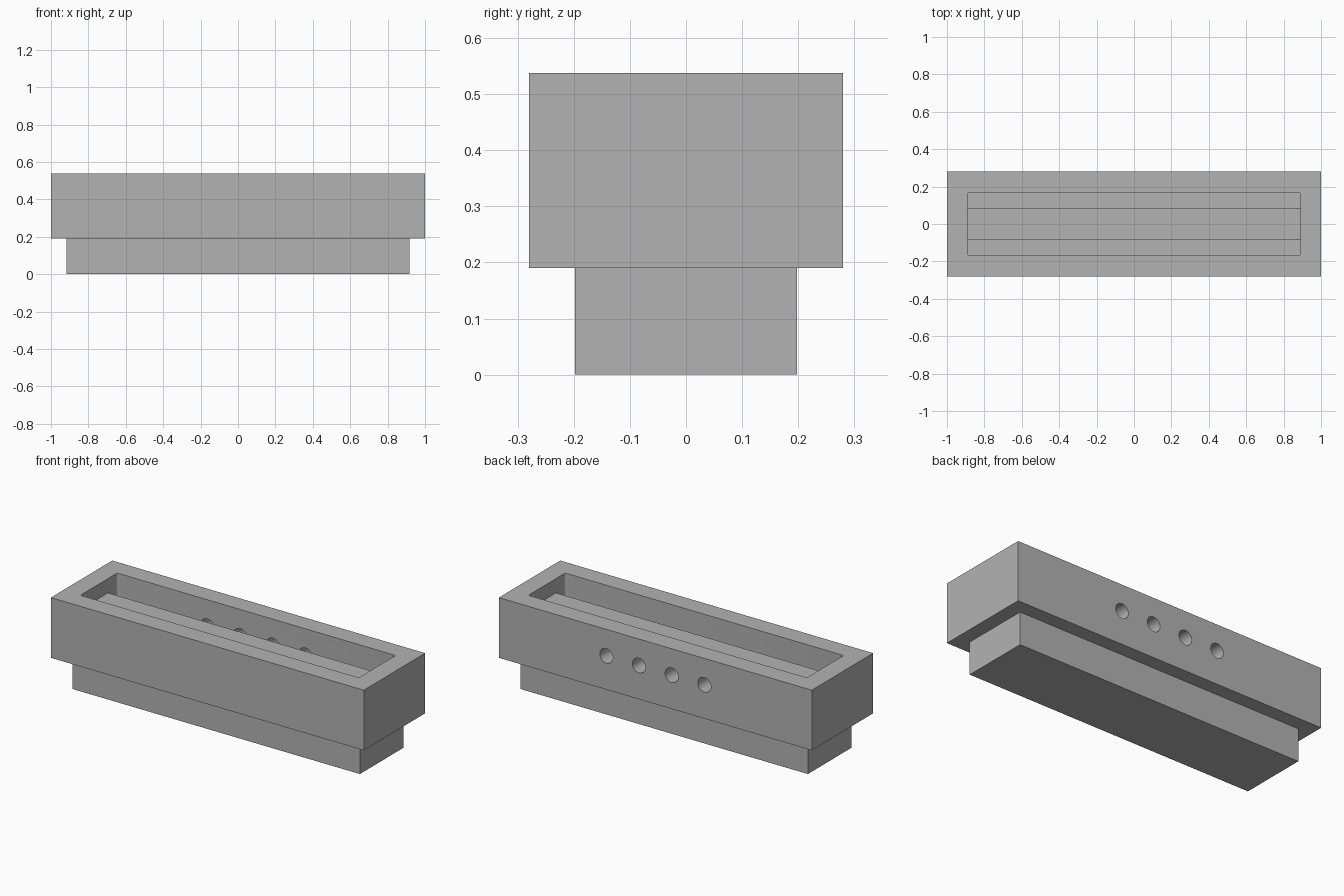
import bpy
import bmesh
from math import radians
from mathutils import Matrix, Vector

cube = bpy.data.objects.get("Cube")
if cube:
    bpy.data.objects.remove(cube, do_unlink=True)

GREY = (0.45, 0.45, 0.45, 1.0)
grey = bpy.data.materials.new("plain grey")
grey.use_nodes = True
grey.diffuse_color = GREY
grey.node_tree.nodes["Principled BSDF"].inputs["Base Color"].default_value = GREY

# Key heights and half sizes
BASE_TOP, FLOOR, RIB_TOP, RIM = 0.19, 0.295, 0.456, 0.538
CAVITY_X, CAVITY_Y, OUTER_Y = 0.89, 0.168, 0.28
HOLE_Z, HOLE_RADIUS, HOLE_STEP = 0.385, 0.042, 0.209


def finish(name, bm):
    mesh = bpy.data.meshes.new(name)
    bm.to_mesh(mesh)
    bm.free()
    mesh.materials.append(grey)
    obj = bpy.data.objects.new(name, mesh)
    bpy.context.collection.objects.link(obj)
    return obj


def box(name, half_x, half_y, z0, z1, corner=0.0):
    """Centred box, optionally with rounded upright edges."""
    bm = bmesh.new()
    size = Vector((2 * half_x, 2 * half_y, z1 - z0))
    place = Matrix.Translation((0, 0, (z0 + z1) / 2)) @ Matrix.Diagonal(size).to_4x4()
    bmesh.ops.create_cube(bm, size=1, matrix=place)
    if corner:
        upright = [e for e in bm.edges
                   if abs(e.verts[0].co.z - e.verts[1].co.z) > 0.01]
        bmesh.ops.bevel(bm, geom=upright, offset=corner, segments=4,
                        profile=0.5, affect="EDGES")
    return finish(name, bm)


def cut(target, cutter):
    """Subtract the cutter from the target and remove the cutter."""
    cutter.hide_render = True
    mod = target.modifiers.new("cut", "BOOLEAN")
    mod.operation = "DIFFERENCE"
    mod.solver = "EXACT"
    mod.object = cutter
    bpy.ops.object.select_all(action="DESELECT")
    bpy.context.view_layer.objects.active = target
    target.select_set(True)
    bpy.ops.object.modifier_apply(modifier=mod.name)
    bpy.data.objects.remove(cutter, do_unlink=True)


# Narrow foot, wide trough and the raised rib along its floor
box("base", 0.918, 0.198, 0, BASE_TOP)
trough = box("trough", 1.0, OUTER_Y, BASE_TOP, RIM)
cut(trough, box("cavity_cutter", CAVITY_X, CAVITY_Y, FLOOR, RIM + 0.1, corner=0.01))
box("centre_rib", CAVITY_X, 0.083, FLOOR, RIB_TOP)

# Row of four round holes through the back wall
bm = bmesh.new()
for i in range(4):
    centre = Vector(((i - 1.5) * HOLE_STEP, (CAVITY_Y + OUTER_Y) / 2, HOLE_Z))
    bmesh.ops.create_cone(
        bm, cap_ends=True, segments=32, radius1=HOLE_RADIUS, radius2=HOLE_RADIUS,
        depth=OUTER_Y - CAVITY_Y + 0.04,
        matrix=Matrix.Translation(centre) @ Matrix.Rotation(radians(90), 4, "X"))
cut(trough, finish("hole_cutter", bm))

# Smooth the hole walls and cavity corners, keep hard edges crisp
trough.select_set(True)
bpy.context.view_layer.objects.active = trough
bpy.ops.object.shade_smooth_by_angle(angle=radians(30))
